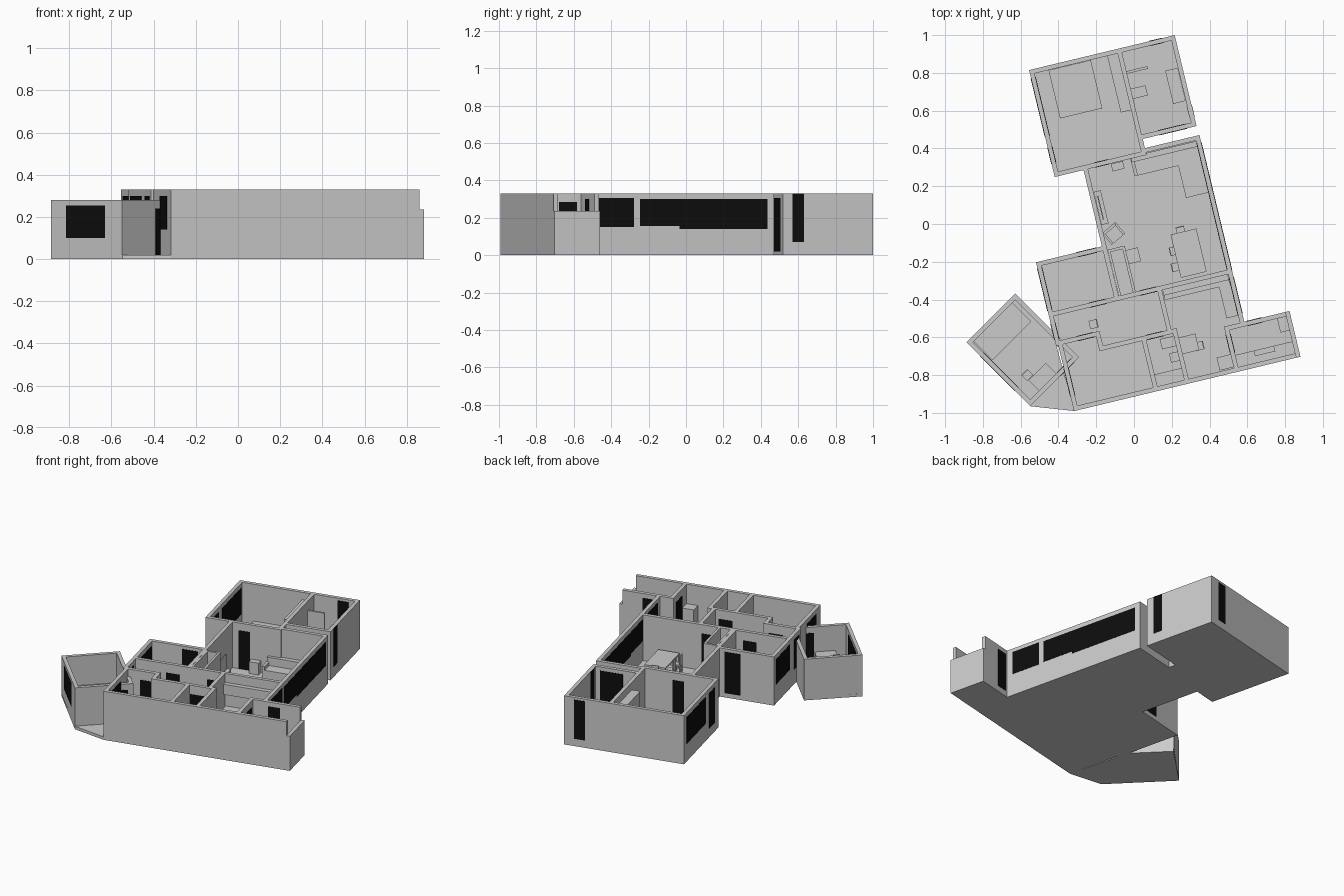
import bpy, bmesh, math
from mathutils import Matrix, Vector

if "Cube" in bpy.data.objects:
    bpy.data.objects.remove(bpy.data.objects["Cube"])

MAIN = Matrix.Rotation(math.radians(13.5), 4, 'Z')    # main building axes
ANNEX = Matrix.Rotation(math.radians(45), 4, 'Z')     # turned corner room axes
T, FLOOR, TOP = 0.024, 0.02, 0.33

black = bpy.data.materials.new("black_glass")
black.diffuse_color = (0.004, 0.004, 0.004, 1)
black.use_nodes = True
black.node_tree.nodes["Principled BSDF"].inputs["Base Color"].default_value = black.diffuse_color


def box(name, u0, u1, v0, v1, z0, z1, frame=MAIN, mat=None):
    bm = bmesh.new()
    bmesh.ops.create_cube(bm, size=1)
    bm.transform(Matrix.Translation(((u0 + u1) / 2, (v0 + v1) / 2, (z0 + z1) / 2))
                 @ Matrix.Diagonal((u1 - u0, v1 - v0, z1 - z0, 1)))
    return finish(name, bm, frame, mat)


def finish(name, bm, frame, mat=None):
    me = bpy.data.meshes.new(name)
    bm.to_mesh(me)
    bm.free()
    ob = bpy.data.objects.new(name, me)
    ob.matrix_world = frame
    bpy.context.collection.objects.link(ob)
    if mat:
        me.materials.append(mat)
    return ob


def slab(name, pts, frame):
    bm = bmesh.new()
    f = bm.faces.new([bm.verts.new((x, y, 0)) for x, y in pts])
    r = bmesh.ops.extrude_face_region(bm, geom=[f])
    bmesh.ops.translate(bm, vec=(0, 0, FLOOR), verts=[g for g in r['geom'] if isinstance(g, bmesh.types.BMVert)])
    bmesh.ops.recalc_face_normals(bm, faces=bm.faces)
    finish(name, bm, frame)


def wall_u(name, v, u0, u1, top=TOP, frame=MAIN):      # wall running along u, centred on v
    box(name, u0, u1, v - T / 2, v + T / 2, FLOOR, top, frame)


def wall_v(name, u, v0, v1, top=TOP, frame=MAIN):      # wall running along v, centred on u
    box(name, u - T / 2, u + T / 2, v0, v1, FLOOR, top, frame)


def pane_u(name, v, u0, u1, z0, z1, frame=MAIN):
    box(name, u0, u1, v - T / 2 - .002, v + T / 2 + .002, z0, z1, frame, black)


def pane_v(name, u, v0, v1, z0, z1, frame=MAIN):
    box(name, u - T / 2 - .002, u + T / 2 + .002, v0, v1, z0, z1, frame, black)


def chair(x, y, angle, s=.045):
    fr = Matrix.Translation((x, y, 0)) @ Matrix.Rotation(math.radians(angle), 4, 'Z')
    h = s / 2
    box("chair_seat", -h, h, -h, h, .07, .078, fr)
    box("chair_back", -h, h, h - .006, h, .078, .14, fr)
    for i in (-1, 1):
        for j in (-1, 1):
            cx, cy = i * (h - .004), j * (h - .004)
            box("chair_leg", cx - .003, cx + .003, cy - .003, cy + .003, FLOOR, .07, fr)


def table(name, u0, u1, v0, v1, z, frame=MAIN):
    box(name + "_top", u0, u1, v0, v1, z - .01, z, frame)
    for u in (u0 + .008, u1 - .008):
        for v in (v0 + .008, v1 - .008):
            box(name + "_leg", u - .005, u + .005, v - .005, v + .005, FLOOR, z - .01, frame)


# floors
slab("main_floor", [(-.54, -.889), (.693, -.889), (.693, -.64), (.447, -.64), (.447, .377), (.15, .377),
                    (.15, .427), (.443, .427), (.443, .922), (-.35, .922), (-.35, .34), (-.193, .34),
                    (-.193, -.076), (-.552, -.076), (-.552, -.532), (-.54, -.532)], MAIN)
slab("annex_floor", [(-.886, -.624), (-.548, -.965), (-.315, -.99), (-.41, -.646), (-.294, -.704),
                     (-.40, -.597), (-.627, -.37)], Matrix.Identity(4))

# walls along u: (name, v, start, end)
h = T / 2
for n, v, a, b in [
        ("front_wall", -.889 + h, -.54, .672), ("bedroom_north_wall", .922 - h, -.35, .443),
        ("bedroom_south_wall", .34 + h, -.35, .15), ("ensuite_south_wall", .427 + h, .126, .443),
        ("living_north_wall", .377 - h, .126, .447), ("study_north_wall", -.076 - h, -.552, -.17),
        ("middle_wall", -.363, -.552, .447), ("hall_south_wall_west", -.532 + h, -.552, -.31),
        ("hall_south_wall_east", -.60, -.334, .09), ("balcony_north_wall", -.64 - h, .336, .672)]:
    wall_u(n, v, a, b)
for n, v in (("balcony_front_low_wall", -.889 + h), ("balcony_back_low_wall", -.64 - h)):
    wall_u(n, v, .672, .693, .235)

# walls along v: (name, u, start, end)
for n, u, a, b in [
        ("bedroom_west_wall", -.35 + h, .34, .922), ("ensuite_east_wall", .443 - h, .427, .922),
        ("bedroom_divider", .138, .353, .922), ("living_west_wall", -.193 + h, -.363, .352),
        ("main_east_wall", .447 - h, -.655, .377), ("study_west_wall", -.552 + h, -.532, -.076),
        ("south_room_west_wall", -.54 + h, -.889, -.51), ("hall_jog_wall", -.322, -.61, -.51),
        ("kitchen_west_wall", .05, -.60, -.363), ("bathroom_west_wall", -.092, -.889, -.60),
        ("bathroom_east_wall", .078, -.889, -.59), ("balcony_divider", .348, -.889, -.64)]:
    wall_v(n, u, a, b)
wall_v("balcony_end_wall", .693 - h, -.889, -.64, .235)

# annex walls, door and window
for n, u in (("annex_southwest_wall", -1.07 + h), ("annex_northeast_wall", -.705 - h)):
    wall_v(n, u, -.293, .184, .28, ANNEX)
for n, v in (("annex_southeast_wall", -.293 + h), ("annex_northwest_wall", .184 - h)):
    wall_u(n, v, -1.07, -.705, .28, ANNEX)
pane_v("annex_window", -1.07 + h, -.179, .083, .10, .255, ANNEX)
pane_u("annex_door", -.293 + h, -.845, -.74, .02, .24, ANNEX)

# windows and doors in walls along v: (u, start, end, bottom, top)
for u, a, b, z0, z1 in [
        (.447 - h, -.596, -.395, .15, .305), (.447 - h, -.36, -.12, .155, .30),
        (.447 - h, -.143, .34, .14, .30), (.443 - h, .48, .542, .07, .329),
        (-.35 + h, .56, .88, .12, .30), (-.35 + h, .41, .50, .06, .30),
        (-.552 + h, -.34, -.11, .13, .30), (-.552 + h, -.50, -.41, .10, .30),
        (-.54 + h, -.81, -.66, .14, .30), (.348, -.786, -.685, .02, .285)]:
    pane_v("window_side", u, a, b, z0, z1)

# windows and doors in walls along u: (v, start, end, bottom, top)
for v, a, b, z0, z1 in [
        (.922 - h, .304, .375, .05, .315), (.427 + h, .24, .39, .02, .305),
        (.34 + h, -.13, -.055, .02, .28), (-.076 - h, -.33, -.225, .03, .31),
        (-.363, -.328, -.24, .02, .27), (-.363, -.055, .035, .02, .27),
        (-.532 + h, -.436, -.346, .02, .27), (-.60, -.075, .015, .02, .27),
        (-.64 - h, .46, .54, .04, .30)]:
    pane_u("opening", v, a, b, z0, z1)

# fixed furniture: (name, u0, u1, v0, v1, z0, z1)
for n, *d in [
        ("bed", -.25, -.02, .635, .897, FLOOR, .08), ("wardrobe", .07, .126, .59, .898, FLOOR, .28),
        ("shower_partition", .15, .263, .782, .796, FLOOR, .27), ("bathtub", .35, .418, .57, .75, FLOOR, .09),
        ("ensuite_basin", .15, .23, .645, .70, FLOOR, .11),
        ("sofa_seat", .065, .435, .245, .32, FLOOR, .085), ("sofa_back", .065, .435, .32, .35, FLOOR, .14),
        ("sofa_arm", .062, .08, .245, .35, FLOOR, .11), ("chaise", .30, .423, .07, .245, FLOOR, .085),
        ("side_cabinet", -.045, .02, .297, .338, FLOOR, .10),
        ("media_stand", -.168, -.13, .035, .215, FLOOR, .07), ("screen", -.155, -.149, .06, .19, .08, .18),
        ("closet", -.168, -.155, -.35, -.10, FLOOR, TOP), ("closet_front", -.09, -.075, -.35, -.10, FLOOR, TOP),
        ("closet_end", -.168, -.075, -.115, -.10, FLOOR, TOP), ("cabinet", -.075, -.01, -.20, -.125, FLOOR, .11),
        ("kitchen_counter", .065, .42, -.43, -.375, FLOOR, .11),
        ("kitchen_shelf", .065, .42, -.405, -.375, .20, .27),
        ("kitchen_side_counter", .36, .423, -.60, -.43, FLOOR, .11),
        ("kitchen_cupboard", .26, .336, -.86, -.79, FLOOR, .20),
        ("basin", -.01, .066, -.68, -.625, FLOOR, .12), ("toilet", .02, .066, -.76, -.71, FLOOR, .09),
        ("shower_tray", -.08, .066, -.865, -.80, FLOOR, .06),
        ("balcony_bench", .36, .669, -.865, -.80, FLOOR, .11), ("balcony_box", .46, .57, -.83, -.80, .11, .14),
        ("balcony_shelf", .62, .669, -.74, -.664, FLOOR, .15)]:
    box(n, *d)
box("annex_bed", -1.04, -.75, .02, .16, FLOOR, .08, ANNEX)
table("annex_desk", -.98, -.85, -.269, -.19, .11, ANNEX)
table("dining_table", .175, .315, -.335, -.10, .12)
table("kitchen_table", .09, .18, -.73, -.64, .12)

# loose chairs and the armchair
for x, y, a in [(.246, -.035, 13.5), (.21, -.143, 103.5), (.22, -.228, 103.5), (.347, -.645, -76.5),
                (-.214, -.53, -76.5), (-.565, -.80, 45)]:
    chair(x, y, a)
seat = Matrix.Translation((-.108, -.05, 0)) @ Matrix.Rotation(math.radians(40), 4, 'Z')
box("armchair_seat", -.04, .04, -.04, .04, FLOOR, .075, seat)
box("armchair_back", -.04, .04, .025, .04, .075, .13, seat)
for s in (-1, 1):
    box("armchair_arm", s * .04 - .006, s * .04 + .006, -.04, .04, FLOOR, .10, seat)
